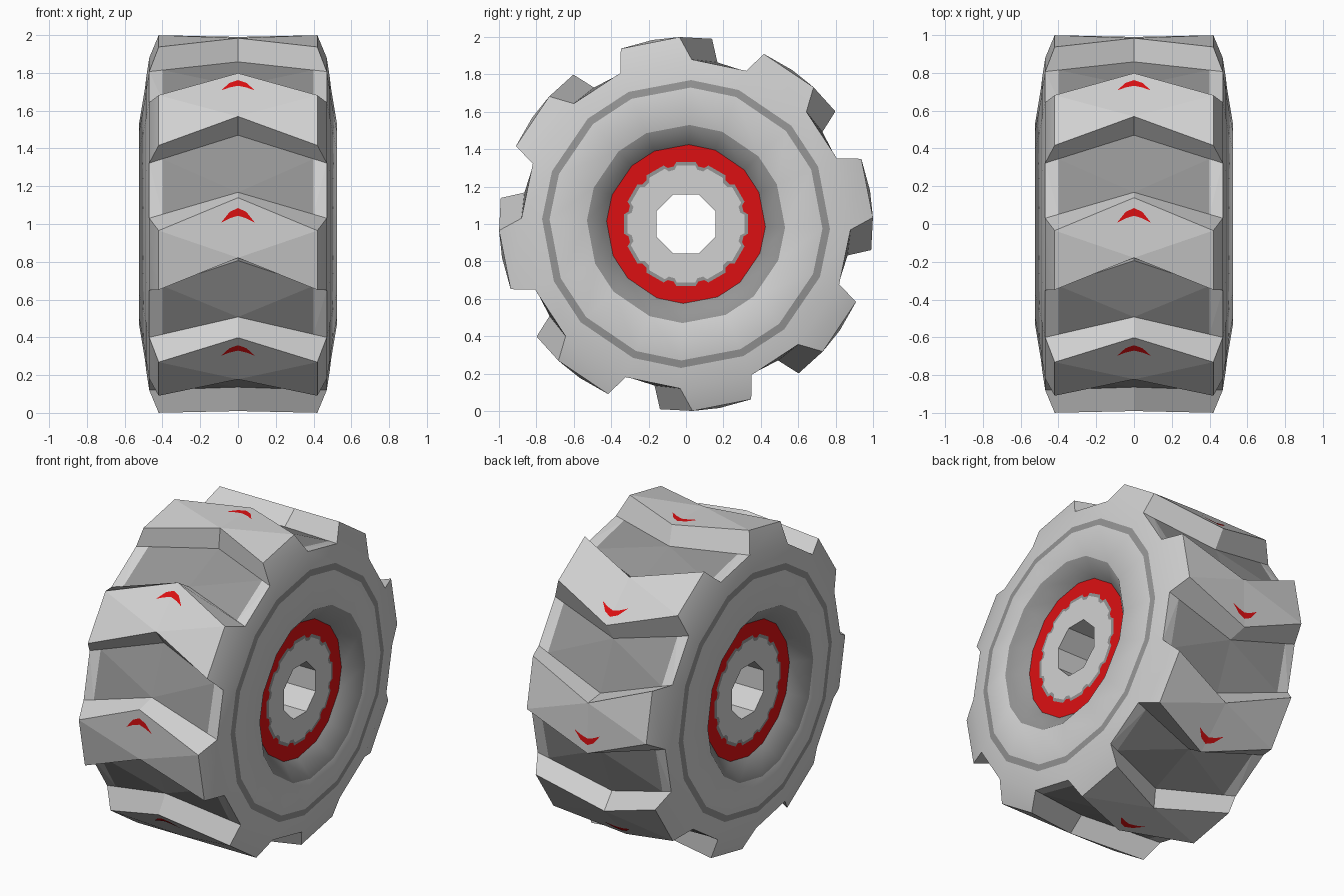
import bpy, bmesh, math
from mathutils import Vector

if "Cube" in bpy.data.objects:
    bpy.data.objects.remove(bpy.data.objects["Cube"])

def material(name, rgb):
    m = bpy.data.materials.new(name)
    m.diffuse_color = (*rgb, 1)
    m.use_nodes = True
    m.node_tree.nodes["Principled BSDF"].inputs["Base Color"].default_value = m.diffuse_color
    return m

LIGHT = material("light grey", (0.64, 0.64, 0.64))
DARK = material("mid grey", (0.30, 0.30, 0.30))
RED = material("red", (0.72, 0.005, 0.006))

LUGS = 8
def P(x, r, deg):
    """Point on the wheel: angle runs from +z towards +y about the x axle."""
    a = math.radians(deg)
    return Vector((x, r * math.sin(a), 1 + r * math.cos(a)))

def finish(bm, name, mats):
    me = bpy.data.meshes.new(name)
    bm.to_mesh(me)
    bm.free()
    for m in mats:
        me.materials.append(m)
    ob = bpy.data.objects.new(name, me)
    bpy.context.collection.objects.link(ob)
    return ob

def face(bm, pts, mat=0, smooth=False):
    f = bm.faces.new([bm.verts.new(p) for p in pts])
    f.material_index = mat
    f.smooth = smooth
    return f

# Tyre: chevron lugs, dark grooves between them and smooth sidewalls
RB, XT, XB = 0.88, 0.42, 0.47          # groove radius, lug top and base half widths
SIDE_PROFILE = [(XB, RB), (0.487, 0.77), (0.491, 0.73), (0.524, 0.53), (0.43, 0.425)]
SIDE_MATS = [0, 1, 0, 1]
base_angles = []
for k in range(LUGS):
    base_angles += [45 * k - 23.5, 45 * k + 2]

bm = bmesh.new()
marks = bmesh.new()
for k in range(LUGS):
    o = 45 * k
    for s in (1, -1):
        # lug top corners (side/centre, lead/trail) and base corners
        sl, st = P(s * XT, 1, o - 20.4), P(s * XT, 1, o - 2)
        cl, ct = P(0, 1, o - 10.3), P(0, 1, o + 8)
        bsl, bst = P(s * XB, RB, o - 23.5), P(s * XB, RB, o + 2)
        bcl, bct = P(0, RB, o - 12.7), P(0, RB, o + 11)
        face(bm, (cl, st, ct))
        face(bm, (cl, sl, st))
        face(bm, (cl, sl, bsl, bcl))
        face(bm, (ct, st, bst, bct))
        face(bm, (sl, st, bst, bsl), 0, True)
        # groove up to the next lug: dark floor and light outer strip
        nsl, ncl = P(s * XB, RB, o + 21.5), P(0, RB, o + 32.3)
        u = 0.40 / XB
        ms, mn = bct.lerp(bst, u), ncl.lerp(nsl, u)
        face(bm, (bct, ms, mn), 1)
        face(bm, (bct, mn, ncl), 1)
        face(bm, (ms, bst, nsl), 0)
        face(bm, (ms, nsl, mn), 0)
        # red arrow mark lying on the lug top
        n = (st - ct).cross(cl - ct).normalized()
        if n.dot(ct - Vector((0, 0, 1))) < 0:
            n = -n
        def on_top(x, v):
            return ct + (st - ct) * (x / XT) + (cl - ct) * (1 - v) + n * 0.003
        pts = [on_top(x, v) for x, v in
               ((0, 0.83), (0.045, 0.82), (0.09, 0.70), (0.045, 0.715), (0, 0.70))]
        for q in ((pts[0], pts[1], pts[3], pts[4]), (pts[1], pts[2], pts[3])):
            f = face(marks, q)
            f.normal_update()
            if f.normal.dot(n) < 0:
                f.normal_flip()
for s in (1, -1):
    for (xa, ra), (xb, rb), m in zip(SIDE_PROFILE, SIDE_PROFILE[1:], SIDE_MATS):
        for i, a in enumerate(base_angles):
            b = base_angles[(i + 1) % len(base_angles)]
            face(bm, (P(s * xa, ra, a), P(s * xa, ra, b), P(s * xb, rb, b), P(s * xb, rb, a)), m, True)
bmesh.ops.remove_doubles(bm, verts=bm.verts, dist=0.0005)
bmesh.ops.recalc_face_normals(bm, faces=bm.faces)
bm.normal_update()
outer = max(bm.faces, key=lambda f: (f.calc_center_median() - Vector((0, 0, 1))).yz.length)
if outer.normal.dot(outer.calc_center_median() - Vector((0, 0, 1))) < 0:
    bmesh.ops.reverse_faces(bm, faces=bm.faces)
for e in bm.edges:
    if len({f.smooth for f in e.link_faces}) > 1:
        e.smooth = False
finish(bm, "tyre", [LIGHT, DARK])
finish(marks, "tread_marks", [RED])

# Rim: stacked flat rings on both sides, pierced by an octagonal axle hole
HOLE = [(0.172, 22.5 + 45 * i) for i in range(8)]

def gear(r_out, r_in, teeth=12):
    pts = []
    for i in range(teeth):
        c = 360 / teeth * i
        pts += [(r_in, c - 12), (r_out, c - 9), (r_out, c + 9), (r_in, c + 12)]
    return pts

def plate(name, mat, x, outline, hole):
    b = bmesh.new()
    for s in (1, -1):
        edges = []
        for loop in (outline, hole):
            vs = [b.verts.new(P(s * x, r, a)) for r, a in loop]
            edges += [b.edges.new((v, vs[(i + 1) % len(vs)])) for i, v in enumerate(vs)]
        bmesh.ops.triangle_fill(b, edges=edges, use_beauty=True, use_dissolve=False)
    b.normal_update()
    for f in b.faces:
        if f.normal.x * f.calc_center_median().x < 0:
            f.normal_flip()
    finish(b, name, [mat])

plate("rim_ring", RED, 0.43, [(0.425, a) for a in base_angles], HOLE)
plate("toothed_trim", DARK, 0.4325, gear(0.335, 0.315), HOLE)
plate("hub_face", LIGHT, 0.435, gear(0.316, 0.296), HOLE)

# Axle tube through the hub
b = bmesh.new()
for i in range(8):
    (r, a), (_, c) = HOLE[i], HOLE[(i + 1) % 8]
    f = face(b, (P(-0.435, r, a), P(0.435, r, a), P(0.435, r, c), P(-0.435, r, c)))
    f.normal_update()
    if f.normal.dot(f.calc_center_median() - Vector((0, 0, 1))) > 0:
        f.normal_flip()
finish(b, "axle_tube", [LIGHT])
